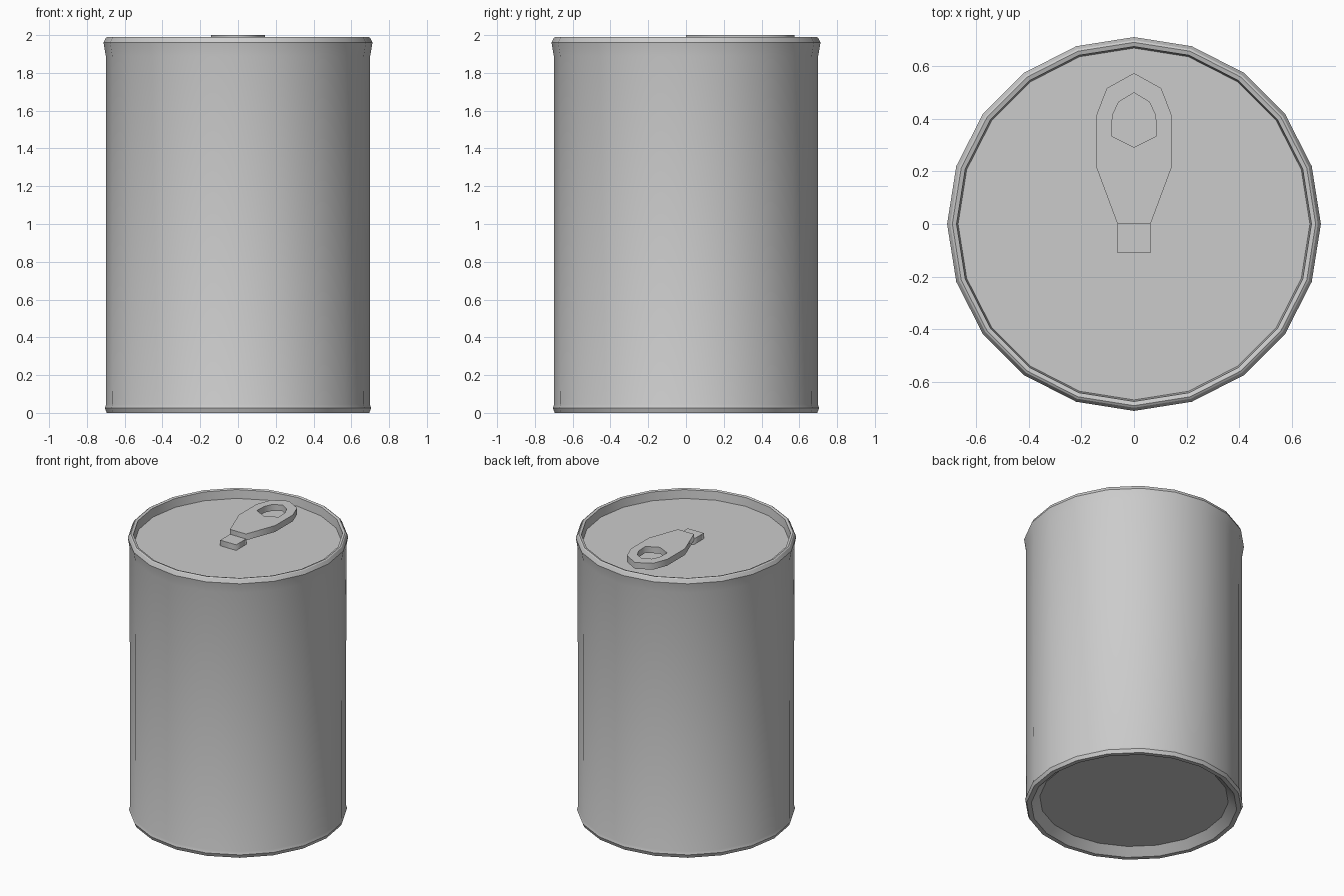
import bpy, bmesh, math

if "Cube" in bpy.data.objects:
    bpy.data.objects.remove(bpy.data.objects["Cube"])

SIDES = 20


def smooth(obj, angle=30):
    bpy.ops.object.select_all(action='DESELECT')
    bpy.context.view_layer.objects.active = obj
    obj.select_set(True)
    bpy.ops.object.shade_smooth_by_angle(angle=math.radians(angle))


def lathe(name, profile):
    """Spin an (r, z) profile around z; both ends are capped with a disc."""
    bm = bmesh.new()
    rings = []
    for r, z in profile:
        rings.append([bm.verts.new((r * math.cos(a), r * math.sin(a), z))
                      for a in (2 * math.pi * i / SIDES for i in range(SIDES))])
    for lo, hi in zip(rings, rings[1:]):
        for i in range(SIDES):
            j = (i + 1) % SIDES
            bm.faces.new((lo[i], lo[j], hi[j], hi[i]))
    bm.faces.new(rings[0][::-1])
    bm.faces.new(rings[-1])
    bmesh.ops.recalc_face_normals(bm, faces=bm.faces)
    mesh = bpy.data.meshes.new(name)
    bm.to_mesh(mesh)
    bm.free()
    obj = bpy.data.objects.new(name, mesh)
    bpy.context.collection.objects.link(obj)
    return obj


def plate(name, half_outlines, z0, z1):
    """Extruded flat plate; outlines give the right half, mirrored in x."""
    curve = bpy.data.curves.new(name, 'CURVE')
    curve.dimensions = '2D'
    curve.fill_mode = 'BOTH'
    curve.extrude = (z1 - z0) / 2
    for half in half_outlines:
        pts = half + [(-x, y) for x, y in reversed(half) if x > 0]
        spline = curve.splines.new('POLY')
        spline.points.add(len(pts) - 1)
        for p, (x, y) in zip(spline.points, pts):
            p.co = (x, y, 0, 1)
        spline.use_cyclic_u = True
    obj = bpy.data.objects.new(name, curve)
    obj.location.z = (z0 + z1) / 2
    bpy.context.collection.objects.link(obj)
    bpy.ops.object.select_all(action='DESELECT')
    bpy.context.view_layer.objects.active = obj
    obj.select_set(True)
    bpy.ops.object.convert(target='MESH')
    return bpy.context.view_layer.objects.active


# Can: recessed base, bottom bead, wall, flared top rim, sunken lid
can = lathe("can_body", [
    (0.61, 0.05), (0.665, 0.0), (0.695, 0.0), (0.705, 0.025), (0.698, 0.045),
    (0.70, 1.89), (0.712, 1.96), (0.70, 1.985), (0.692, 1.99),
    (0.676, 1.985), (0.67, 1.925)])
smooth(can)

# Pull tab with finger hole
plate("pull_tab", [
    [(0.063, 0.0), (0.143, 0.215), (0.143, 0.415), (0.104, 0.517), (0.0, 0.575)],
    [(0.0, 0.50), (0.058, 0.465), (0.082, 0.415), (0.086, 0.335), (0.0, 0.292)],
], 1.955, 2.0)

# Rivet block that holds the tab to the lid
plate("tab_mount", [[(0.063, -0.11), (0.063, 0.005)]], 1.925, 1.965)
